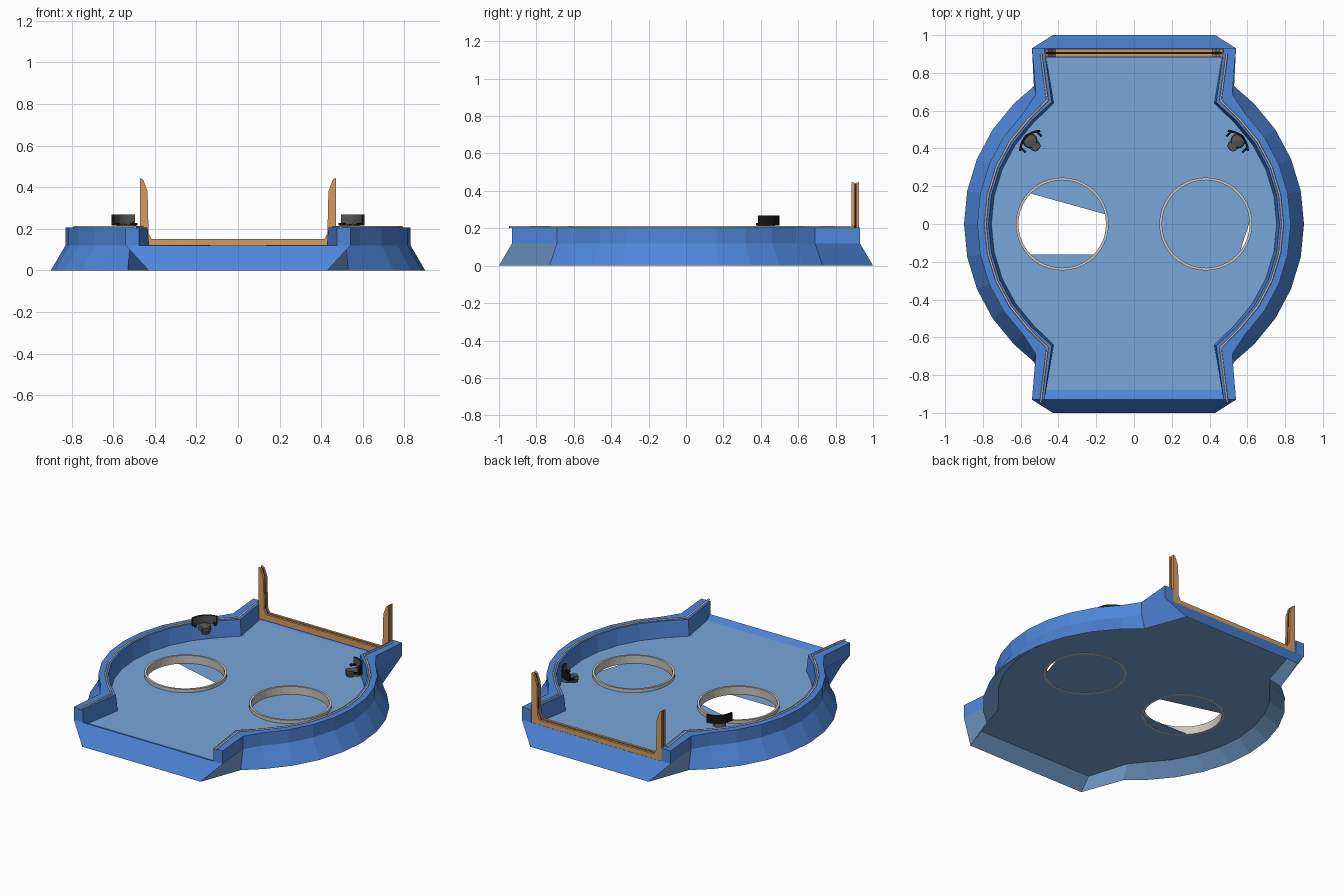
import bpy, bmesh, math
from mathutils import Matrix, Vector

cube = bpy.data.objects.get("Cube")
if cube:
    bpy.data.objects.remove(cube)


def material(name, rgb):
    m = bpy.data.materials.new(name)
    m.use_nodes = True
    m.diffuse_color = (*rgb, 1)
    m.node_tree.nodes["Principled BSDF"].inputs["Base Color"].default_value = (*rgb, 1)
    return m


BLUE = material("hull blue", (0.076, 0.238, 0.70))
PALE = material("deck pale blue", (0.188, 0.381, 0.69))
ORANGE = material("gate orange", (0.68, 0.33, 0.115))
LIGHT = material("light grey", (0.60, 0.57, 0.52))
GREY = material("console grey", (0.09, 0.09, 0.09))
BLACK = material("black", (0.008, 0.008, 0.008))


def finish(bm, name, mats, fix=True):
    if fix:
        bmesh.ops.remove_doubles(bm, verts=bm.verts, dist=0.0005)
        bmesh.ops.recalc_face_normals(bm, faces=bm.faces)
    me = bpy.data.meshes.new(name)
    bm.to_mesh(me)
    bm.free()
    ob = bpy.data.objects.new(name, me)
    for m in mats:
        me.materials.append(m)
    bpy.context.collection.objects.link(ob)
    return ob


def face(bm, pts, mat=0):
    f = bm.faces.new([bm.verts.new(p) for p in pts])
    f.material_index = mat


def half(r, neck, arm, z):
    """Right-hand outline: front arm, round middle, back arm."""
    step = math.pi / 16
    q = [(r * math.cos(k * step), r * math.sin(k * step)) for k in range(5)] + [neck, arm]
    return [(x, -y, z) for x, y in reversed(q)] + [(x, y, z) for x, y in q[1:]]


def flip(p, sx=1, sy=1):
    return (p[0] * sx, p[1] * sy, p[2])


def circle(cx, r, z, n=40):
    return [(cx + r * math.cos(2 * math.pi * i / n), r * math.sin(2 * math.pi * i / n), z)
            for i in range(n)]


# Hull: stacked outlines from the ground, over the rim, down to the deck
HOLE_X, HOLE_R = 0.38, 0.24
foot = half(0.90, (0.53, 0.73), (0.43, 1.0), 0)
waist = half(0.83, (0.52, 0.69), (0.54, 0.93), 0.12)
rim_out = half(0.83, (0.52, 0.69), (0.54, 0.93), 0.205)
rim_in = half(0.77, (0.435, 0.645), (0.475, 0.93), 0.205)
deck = half(0.755, (0.425, 0.64), (0.465, 0.88), 0.10)
under = half(0.81, (0.50, 0.66), (0.42, 0.92), 0.07)
lip = (0.475, 0.93, 0.12)

bm = bmesh.new()
for s in (1, -1):
    for lo, hi, mat in ((foot, waist, 0), (waist, rim_out, 0), (rim_out, rim_in, 0),
                        (rim_in, deck, 0), (foot, under, 1)):
        last = len(lo) - 2
        for i in range(last + 1):
            m = mat
            # undercut below two opposite arms is pale
            if lo is foot and i == (0 if s > 0 else last):
                m = 1
            face(bm, [flip(p, s) for p in (lo[i], lo[i + 1], hi[i + 1], hi[i])], m)
    # rim ends beside the front and back openings
    for e in (1, -1):
        for pts in ((waist[-1], rim_out[-1], rim_in[-1], lip), (rim_in[-1], lip, deck[-1])):
            face(bm, [flip(p, s, e) for p in pts])
for e in (1, -1):
    def across(path, mat):
        face(bm, [flip(p, 1, e) for p in path] + [flip(p, -1, e) for p in reversed(path)], mat)
    across((foot[-1], waist[-1], lip), 0)
    across((lip, deck[-1]), 0)
    across((foot[-1], under[-1]), 1)

# Deck and underside sheets with two round openings
for outline in (deck, under):
    z = outline[0][2]
    loops = [outline + [flip(p, -1) for p in reversed(outline)],
             circle(HOLE_X, HOLE_R, z), circle(-HOLE_X, HOLE_R, z)]
    edges = []
    for loop in loops:
        vs = [bm.verts.new(p) for p in loop]
        edges += [bm.edges.new((vs[i - 1], vs[i])) for i in range(len(vs))]
    res = bmesh.ops.triangle_fill(bm, edges=edges, use_beauty=True, normal=(0, 0, 1))
    for g in res["geom"]:
        if isinstance(g, bmesh.types.BMFace):
            g.material_index = 1
finish(bm, "hull", [BLUE, PALE])

# Partial covers under the openings
bm = bmesh.new()
for cx, a0, a1 in ((-HOLE_X, 12, 137), (-HOLE_X, 222, 318), (HOLE_X, 7, 317)):
    angles = [math.radians(a0 + (a1 - a0) * i / 24) for i in range(25)]
    face(bm, [(cx + HOLE_R * math.cos(a), HOLE_R * math.sin(a), 0.07) for a in angles], 0)
finish(bm, "opening_covers", [PALE])


def lathe(name, profile, n, mat, loc):
    """Turn a closed (radius, z) profile around the vertical axis."""
    bm = bmesh.new()
    for i in range(n):
        a, b = 2 * math.pi * i / n, 2 * math.pi * (i + 1) / n
        for j in range(len(profile)):
            (r0, z0), (r1, z1) = profile[j - 1], profile[j]
            face(bm, [(r * math.cos(t), r * math.sin(t), z)
                      for r, z, t in ((r0, z0, a), (r0, z0, b), (r1, z1, b), (r1, z1, a))])
    ob = finish(bm, name, [mat])
    ob.location = loc
    return ob


def box(name, size, mat, matrix):
    bm = bmesh.new()
    bmesh.ops.create_cube(bm, size=1, matrix=Matrix.Diagonal((*size, 1)))
    ob = finish(bm, name, [mat])
    ob.matrix_world = matrix
    return ob


for s, side in ((1, "left"), (-1, "right")):
    # Collar lining each opening
    lathe("collar_" + side, [(0.232, 0.069), (0.246, 0.069), (0.246, 0.122), (0.232, 0.122)],
          40, LIGHT, (s * HOLE_X, 0, 0))

    # Thin rail along the rim
    path = half(0.787, (0.458, 0.655), (0.492, 0.90), 0.207)
    path[0] = (0.494, -0.945, 0.207)
    cu = bpy.data.curves.new("rail_" + side, "CURVE")
    cu.dimensions = "3D"
    cu.bevel_depth = 0.006
    cu.bevel_resolution = 1
    cu.use_fill_caps = True
    sp = cu.splines.new("POLY")
    sp.points.add(len(path) - 1)
    for pt, p in zip(sp.points, path):
        pt.co = (*flip(p, s), 1)
    cu.materials.append(LIGHT)
    bpy.context.collection.objects.link(bpy.data.objects.new("rail_" + side, cu))

    # Console: curved shield, hub, seat and side handles
    place = Matrix.Translation((s * 0.55, 0.44, 0)) @ Matrix.Rotation(-s * math.pi / 4, 4, "Z")
    bm = bmesh.new()
    xs = [i / 5 for i in range(-5, 6)]
    arc = [(0.072 * t, 0.025 - 0.03 * t * t) for t in xs]
    for (x0, y0), (x1, y1) in zip(arc, arc[1:]):
        face(bm, [(x0, y0, 0.215), (x1, y1, 0.215), (x1, y1, 0.268), (x0, y0, 0.268)])
    bmesh.ops.remove_doubles(bm, verts=bm.verts, dist=0.0005)
    shield = finish(bm, "console_shield_" + side, [GREY, BLACK], fix=False)
    shield.matrix_world = place
    mod = shield.modifiers.new("thickness", "SOLIDIFY")
    mod.thickness = 0.012
    mod.material_offset = 1
    mod.material_offset_rim = 1
    lathe("console_hub_" + side, [(0, 0.19), (0.04, 0.19), (0.034, 0.218), (0, 0.225)],
          16, GREY, place.translation)
    seat = place @ Vector((0, -0.035, 0))
    lathe("console_seat_" + side, [(0, 0.175), (0.026, 0.18), (0.03, 0.2), (0, 0.205)],
          16, GREY, seat)
    box("console_desk_" + side, (0.045, 0.03, 0.02), GREY,
        place @ Matrix.Translation((0, -0.045, 0.21)))
    for e in (1, -1):
        box("console_handle_%s_%s" % (side, "outer" if e > 0 else "inner"),
            (0.012, 0.035, 0.012), BLACK, place @ Matrix.Translation((e * 0.06, -0.01, 0.222)))


# Gate: a U-shaped frame in two layers around a dark slot
def u_layer(name, y0, y1, inset, mat):
    right = [(0.472 - inset, 0.11), (0.472 - inset, 0.445 - inset), (0.455, 0.435 - inset),
             (0.435 + inset, 0.38), (0.43 + inset, 0.18), (0.415, 0.15 - inset)]
    left = [(-x, z) for x, z in reversed(right)]
    bm = bmesh.new()
    face(bm, [(x, y0, z) for x, z in right + left])
    res = bmesh.ops.extrude_face_region(bm, geom=bm.faces[:])
    moved = [g for g in res["geom"] if isinstance(g, bmesh.types.BMVert)]
    bmesh.ops.translate(bm, verts=moved, vec=(0, y1 - y0, 0))
    finish(bm, name, [mat])


u_layer("gate_front", 0.885, 0.900, 0, ORANGE)
u_layer("gate_back", 0.911, 0.926, 0, ORANGE)
u_layer("gate_slot", 0.900, 0.911, 0.006, BLACK)
